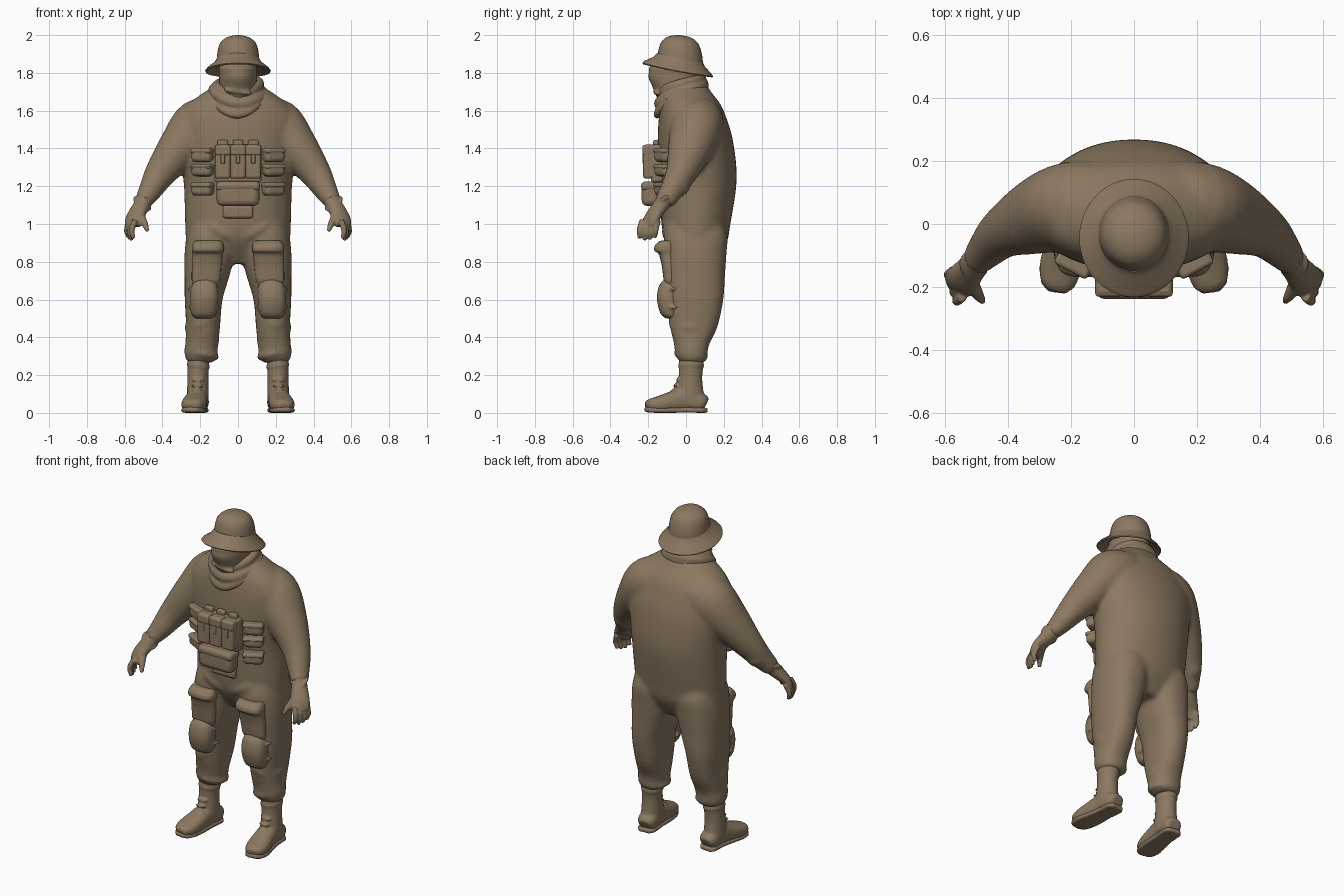
import bpy, bmesh, math
from mathutils import Vector, Matrix

if "Cube" in bpy.data.objects:
    bpy.data.objects.remove(bpy.data.objects["Cube"])

cloth = bpy.data.materials.new("earth_brown")
cloth.use_nodes = True
BROWN = (0.26, 0.19, 0.12, 1)
cloth.diffuse_color = BROWN
bsdf = cloth.node_tree.nodes["Principled BSDF"]
bsdf.inputs["Base Color"].default_value = BROWN
bsdf.inputs["Roughness"].default_value = 0.9


def refine(rows, steps=4):
    """Smooth spline through the rows of a loft."""
    rows = [Vector(r) for r in rows]
    out = []
    for i in range(len(rows) - 1):
        a, b, c, d = rows[max(i - 1, 0)], rows[i], rows[i + 1], rows[min(i + 2, len(rows) - 1)]
        for k in range(steps):
            t = k / steps
            out.append(b + (c - a) * (t / 2) + (a - b * 2.5 + c * 2 - d / 2) * t ** 2
                       + (b * 1.5 - c * 1.5 + (d - a) / 2) * t ** 3)
    return out + [rows[-1]]


def skin(bm, loops):
    """Bridge vertex loops into a closed skin with capped ends."""
    rings = [[bm.verts.new(p) for p in loop] for loop in loops]
    n = len(rings[0])
    faces = [bm.faces.new((a[i], a[(i + 1) % n], b[(i + 1) % n], b[i]))
             for a, b in zip(rings, rings[1:]) for i in range(n)]
    faces += [bm.faces.new(rings[0]), bm.faces.new(rings[-1])]
    bmesh.ops.recalc_face_normals(bm, faces=faces)


def oval(n, power):
    for i in range(n):
        a = 2 * math.pi * i / n
        c, s = math.cos(a), math.sin(a)
        yield (math.copysign(abs(c) ** (2 / power), c), math.copysign(abs(s) ** (2 / power), s))


def slices(bm, rows, power=2.0, tilt=0.0, pivot=0.0, n=40, side=1, wave=0.0):
    """Rows are height, centre x, half width, front y, back y."""
    loops = []
    for z, cx, rx, yf, yb in rows:
        loop = []
        for c, s in oval(n, power):
            y = (yf + yb) / 2 + s * (yb - yf) / 2
            loop.append((side * (cx + rx * c), y, z + tilt * (y - pivot) - wave * c * c))
        loops.append(loop)
    skin(bm, loops)


def tube(bm, rows, side=1, n=24, power=2.0):
    """Rows are x, y, z, horizontal radius, other radius along a path."""
    pts = [Vector(r[:3]) for r in rows]
    loops, u = [], None
    for i, r in enumerate(rows):
        t = (pts[min(i + 1, len(pts) - 1)] - pts[max(i - 1, 0)]).normalized()
        u = t.cross(Vector((0, 0, 1))) if u is None else u - t * u.dot(t)
        u.normalize()
        v = u.cross(t)
        ring = [pts[i] + u * c * r[3] + v * s * r[4] for c, s in oval(n, power)]
        loops.append([(side * p.x, p.y, p.z) for p in ring])
    skin(bm, loops)


def blob(bm, at, size, turn=(0, 0, 0), side=1):
    m = Matrix.Translation(at)
    for ang, ax in zip(turn, "XYZ"):
        m = m @ Matrix.Rotation(math.radians(ang), 4, ax)
    m = m @ Matrix.Diagonal((*size, 1))
    new = bmesh.ops.create_uvsphere(bm, u_segments=20, v_segments=12, radius=1, matrix=m)["verts"]
    if side < 0:
        for v in new:
            v.co.x *= -1
        bmesh.ops.reverse_faces(bm, faces=list({f for v in new for f in v.link_faces}))


def ring_fold(bm, centre, rx, ry, tube_r, tilt=0.0, lean=0.0, side=1, droop=0.0):
    """Rolled band of cloth around a limb or the neck."""
    steps, grid = 36, []
    for i in range(steps):
        a = 2 * math.pi * i / steps
        row = []
        for c, s in oval(10, 2):
            k = tube_r * c
            x, y = (rx + k) * math.cos(a), (ry + k) * math.sin(a)
            z = tube_r * 1.1 * s + tilt * y + lean * x - droop * max(0, -math.sin(a)) ** 3
            row.append(bm.verts.new((side * (centre[0] + x), centre[1] + y, centre[2] + z)))
        grid.append(row)
    faces = [bm.faces.new((grid[i][j], grid[(i + 1) % steps][j],
                           grid[(i + 1) % steps][(j + 1) % 10], grid[i][(j + 1) % 10]))
             for i in range(steps) for j in range(10)]
    bmesh.ops.recalc_face_normals(bm, faces=faces)


def finish(name, bm, voxel=0, mirror=False, bevel=0, smooth=4):
    me = bpy.data.meshes.new(name)
    bm.to_mesh(me)
    bm.free()
    me.materials.append(cloth)
    ob = bpy.data.objects.new(name, me)
    bpy.context.collection.objects.link(ob)
    bpy.context.view_layer.objects.active = ob
    for o in bpy.context.selected_objects:
        o.select_set(False)
    ob.select_set(True)
    bpy.ops.object.shade_smooth_by_angle(angle=math.radians(50))
    if mirror:
        ob.modifiers.new("mirror", 'MIRROR')
    if bevel:
        b = ob.modifiers.new("bevel", 'BEVEL')
        b.width, b.segments = bevel, 3
    if voxel:
        r = ob.modifiers.new("remesh", 'REMESH')
        r.mode, r.voxel_size, r.use_smooth_shade = 'VOXEL', voxel, True
        s = ob.modifiers.new("smooth", 'SMOOTH')
        s.factor, s.iterations = 0.5, smooth


def box(name, at, size, bevel=0.015, turn=0, mirror=False):
    bm = bmesh.new()
    m = Matrix.Translation(at) @ Matrix.Rotation(math.radians(turn), 4, 'Z') @ Matrix.Diagonal((*size, 1))
    bmesh.ops.create_cube(bm, size=1, matrix=m)
    finish(name, bm, mirror=mirror, bevel=bevel)


# Loose one-piece garment: torso, sleeves, baggy legs and folds
bm = bmesh.new()
slices(bm, refine([(.79, 0, .16, -.03, .15), (.9, 0, .265, -.105, .215), (1, 0, .28, -.13, .235),
                   (1.18, 0, .285, -.14, .264), (1.3, 0, .298, -.15, .267), (1.45, 0, .325, -.15, .247),
                   (1.55, 0, .32, -.145, .218), (1.63, 0, .27, -.135, .185), (1.69, 0, .19, -.12, .14),
                   (1.75, 0, .1, -.1, .1)]), power=2.1)
for s in (1, -1):
    tube(bm, refine([(.08, .065, 1.56, .13, .115), (.2, .058, 1.515, .14, .15), (.305, .025, 1.408, .122, .118),
                     (.41, -.025, 1.27, .083, .084), (.466, -.078, 1.175, .063, .062),
                     (.5, -.118, 1.12, .05, .048)]), s)
    slices(bm, refine([(.265, .2, .064, -.03, .1), (.3, .198, .083, -.05, .112), (.36, .192, .087, -.062, .122),
                       (.46, .185, .09, -.085, .168), (.6, .182, .1, -.1, .198), (.72, .165, .118, -.11, .206),
                       (.84, .15, .133, -.115, .214), (.95, .14, .13, -.115, .218), (1.05, .14, .1, -.08, .17)]),
           power=2.3, side=s)
    for z, lean, tilt in ((.305, .12, -.1), (.36, -.25, .1), (.425, .3, -.1)):
        ring_fold(bm, (.192, .027, z), .079, .076, .015, tilt, lean, s)
    blob(bm, (.185, -.06, .475), (.06, .034, .022), (0, 25, 0), s)
    blob(bm, (.09, -.095, .96), (.09, .035, .03), (0, -30, 0), s)
    for x, y, z, r in ((.445, -.05, 1.205, .07), (.485, -.098, 1.14, .056)):
        blob(bm, (x, y, z), (r, r * 1.05, r * .85), (0, 50, 0), s)
finish("garment", bm, voxel=.012, smooth=8)

# Masked head
bm = bmesh.new()
slices(bm, refine([(1.58, 0, .07, -.12, .06), (1.66, 0, .088, -.15, .07), (1.72, 0, .098, -.175, .08),
                   (1.78, 0, .1, -.2, .085), (1.83, 0, .1, -.185, .085), (1.9, 0, .09, -.15, .07)]))
ring_fold(bm, (0, -.055, 1.815), .094, .134, .01, -.05)
blob(bm, (0, -.15, 1.7), (.08, .026, .014), (0, 8, 0))
finish("masked_head", bm, voxel=.008)

# Draped neck scarf
bm = bmesh.new()
ring_fold(bm, (0, -.025, 1.735), .113, .107, .026, .25, .06, droop=.01)
ring_fold(bm, (0, -.025, 1.7), .13, .117, .028, .3, -.05, droop=.02)
ring_fold(bm, (0, -.025, 1.672), .132, .12, .027, .36, .04, droop=.04)
finish("neck_scarf", bm, voxel=.008)

# Bucket hat: sloping brim and rounded crown
bm = bmesh.new()
slices(bm, [(1.845, 0, .1, -.145, .075), (1.826, 0, .145, -.2, .115), (1.81, 0, .17, -.226, .139),
            (1.816, 0, .174, -.232, .143), (1.83, 0, .163, -.22, .133), (1.86, 0, .126, -.172, .1),
            (1.884, 0, .112, -.152, .088)], tilt=-.19, pivot=-.04, wave=.006)
finish("hat_brim", bm)
bm = bmesh.new()
slices(bm, refine([(1.85, 0, .113, -.155, .09), (1.89, 0, .111, -.15, .087), (1.93, 0, .105, -.142, .078),
                   (1.962, 0, .092, -.128, .064), (1.985, 0, .066, -.102, .038), (1.996, 0, .036, -.072, .006),
                   (2.0, 0, .008, -.045, -.03)]), tilt=-.06, pivot=-.04)
finish("hat_crown", bm)

# Chest rig: backing panel, magazine pouches, utility pouch, side pouches
box("chest_panel", (0, -.15, 1.32), (.25, .07, .2), .015)
for i in (-1, 0, 1):
    box("magazine_pouch", (i * .081, -.192, 1.33), (.082, .07, .18), .014)
    box("magazine_flap", (i * .081, -.195, 1.39), (.084, .072, .055), .012)
    box("flap_tab", (i * .081, -.226, 1.345), (.022, .01, .05), .004)
    box("magazine_top", (i * .081, -.16, 1.425), (.055, .03, .04), .01)
box("utility_pouch", (0, -.187, 1.158), (.225, .095, .125), .03)
box("utility_pouch_lid", (0, -.19, 1.2), (.232, .095, .05), .02)
box("belly_flap", (0, -.132, 1.065), (.16, .035, .07), .015)
for z, h in ((1.365, .075), (1.285, .065), (1.185, .07)):
    box("side_pouch", (.187, -.116, z), (.115, .07, h), .022, 28, True)
    box("side_pouch_flap", (.187, -.118, z + h * .3), (.118, .073, h * .4), .013, 28, True)

# Thigh pockets with flaps, and knee pads
bm = bmesh.new()
for s in (1, -1):
    slices(bm, [(.66, .172, .06, -.1, -.05), (.7, .17, .076, -.118, -.05), (.78, .165, .08, -.128, -.05),
                (.86, .16, .08, -.147, -.05), (.9, .158, .075, -.14, -.05)], 2.8, side=s)
    slices(bm, [(.848, .161, .08, -.15, -.05), (.856, .16, .086, -.17, -.05),
                (.885, .159, .085, -.168, -.05), (.912, .158, .074, -.14, -.05)], 2.8, side=s)
finish("thigh_pockets", bm, voxel=.009, smooth=3)
bm = bmesh.new()
for s in (1, -1):
    slices(bm, refine([(.5, .182, .045, -.105, -.03), (.525, .181, .066, -.135, -.03), (.6, .179, .075, -.154, -.03),
                       (.67, .177, .069, -.144, -.03), (.705, .176, .048, -.118, -.03)]), 2.5, side=s)
    for z in (.56, .655):
        blob(bm, (.18, -.06, z), (.09, .06, .014), side=s)
finish("knee_pads", bm, voxel=.009, smooth=3)

# Boots with soles
bm = bmesh.new()
for s in (1, -1):
    slices(bm, refine([(.04, .212, .058, -.06, .1), (.1, .213, .058, -.055, .094), (.18, .212, .055, -.04, .086),
                       (.26, .21, .057, -.038, .092), (.32, .205, .06, -.035, .095)]), side=s)
    tube(bm, refine([(.207, .105, .045, .035, .035), (.209, .08, .055, .055, .05), (.215, 0, .07, .056, .065),
                     (.223, -.07, .06, .062, .055), (.234, -.14, .045, .066, .045),
                     (.241, -.19, .04, .054, .034), (.245, -.212, .035, .03, .02)]), s, power=2.4)
    ring_fold(bm, (.21, .027, .25), .054, .062, .008, 0, .1, s)
    for k in range(3):
        blob(bm, (.215, -.07 + .014 * k, .115 + .03 * k), (.035, .012, .009), side=s)
finish("boots", bm, voxel=.008, smooth=3)
bm = bmesh.new()
for s in (1, -1):
    tube(bm, [(.206, .11, .014, .035, .014), (.209, .085, .014, .055, .014), (.215, .0, .016, .054, .014),
              (.224, -.08, .014, .062, .014), (.236, -.15, .014, .066, .014),
              (.242, -.195, .016, .053, .014), (.245, -.217, .02, .028, .012)], s, power=5)
finish("boot_soles", bm, voxel=.007, smooth=1)

# Gloved hands: cuff, palm, fingers and thumb
bm = bmesh.new()
for s in (1, -1):
    tube(bm, refine([(.485, -.1, 1.145, .046, .046), (.503, -.125, 1.11, .044, .042), (.527, -.155, 1.07, .05, .036),
                     (.547, -.182, 1.03, .056, .03), (.558, -.197, .99, .05, .024)]), s)
    ring_fold(bm, (.507, -.128, 1.108), .036, .038, .012, .5, .5, s)
    for k in range(4):
        x, y = .548 + k * .009, -.243 + k * .028
        drop = .01 * abs(k - 1.3)
        tube(bm, [(x - .004, y + .012, 1.02, .016, .016), (x + .012, y, .98, .016, .016),
                  (x + .015, y - .002, .945 + drop, .015, .015), (x + .004, y - .004, .91 + drop, .01, .01)], s, 12)
    tube(bm, [(.525, -.165, 1.06, .026, .024), (.507, -.203, 1.025, .022, .022),
              (.491, -.23, .995, .017, .017), (.479, -.247, .962, .01, .01)], s, 12)
finish("gloved_hands", bm, voxel=.006, smooth=3)
